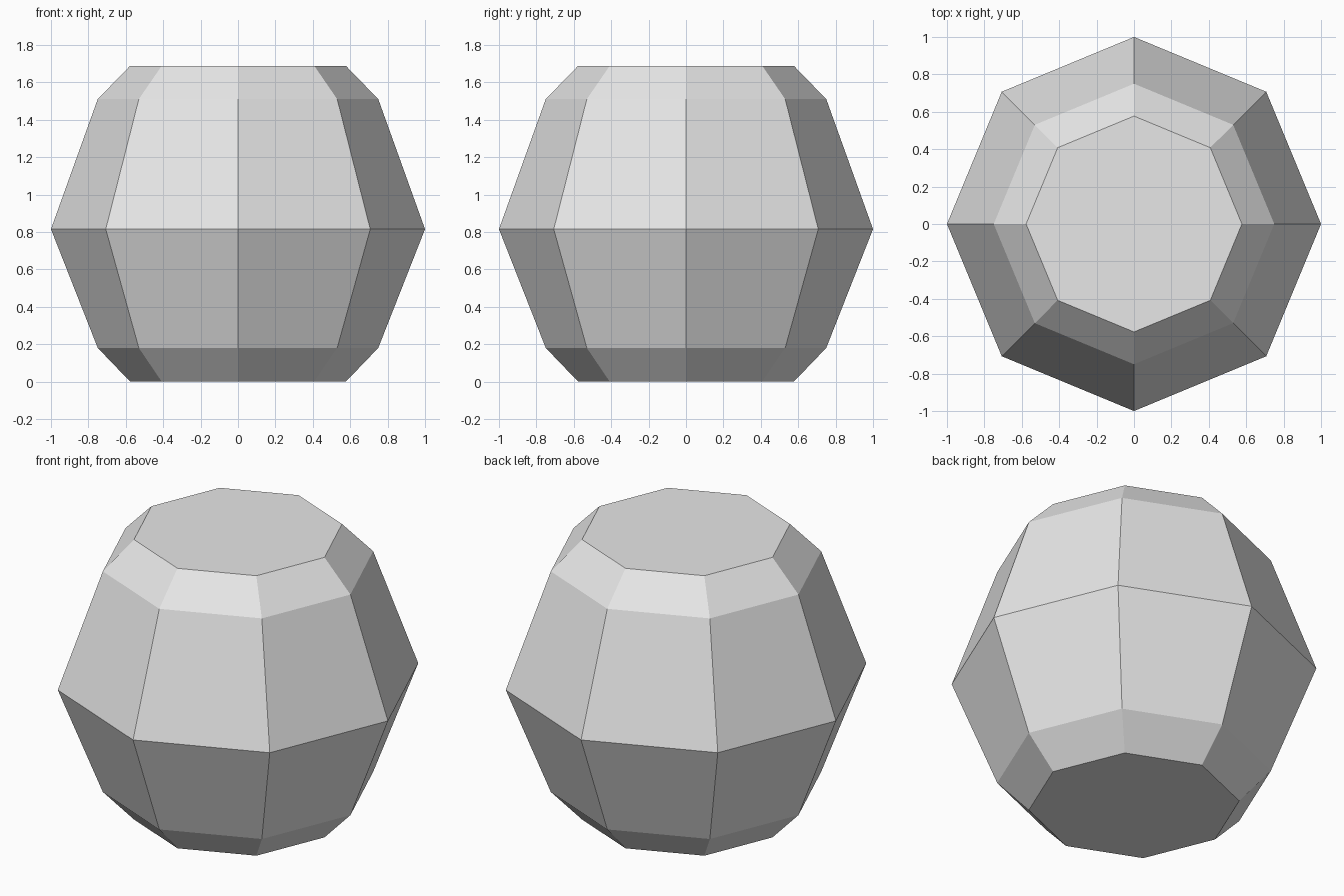
import bpy, bmesh
from math import cos, sin, tau

cube = bpy.data.objects.get("Cube")
if cube:
    bpy.data.objects.remove(cube, do_unlink=True)

SIDES = 8
# Radius and height of each ring, bottom to top
PROFILE = [(0.577, 0.0), (0.75, 0.18), (1.0, 0.815), (0.75, 1.51), (0.577, 1.688)]

# Plain grey surface
grey = bpy.data.materials.new("light_grey")
grey.use_nodes = True
colour = (0.8, 0.8, 0.8, 1.0)
grey.diffuse_color = colour
grey.node_tree.nodes["Principled BSDF"].inputs["Base Color"].default_value = colour

# Eight-sided faceted body, lathed from the profile
bm = bmesh.new()
rings = [[bm.verts.new((r * cos(tau * i / SIDES), r * sin(tau * i / SIDES), z))
          for i in range(SIDES)] for r, z in PROFILE]
for low, high in zip(rings, rings[1:]):
    for i in range(SIDES):
        j = (i + 1) % SIDES
        bm.faces.new((low[i], low[j], high[j], high[i]))

# Flat bottom and top
bm.faces.new(rings[0][::-1])
bm.faces.new(rings[-1])

mesh = bpy.data.meshes.new("faceted_body")
bm.to_mesh(mesh)
bm.free()
mesh.materials.append(grey)
body = bpy.data.objects.new("faceted_body", mesh)
bpy.context.collection.objects.link(body)
